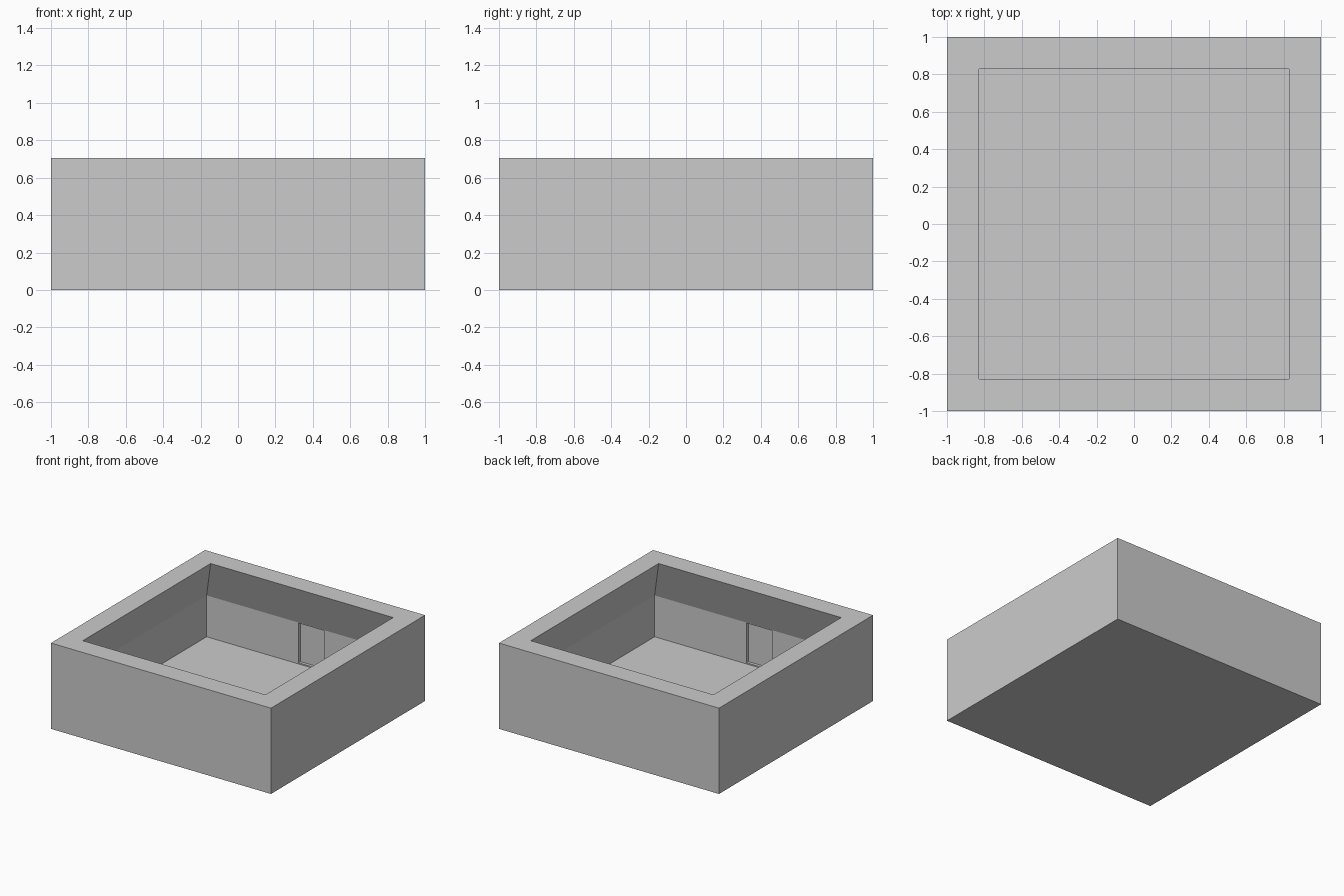
import bpy, bmesh

if "Cube" in bpy.data.objects:
    bpy.data.objects.remove(bpy.data.objects["Cube"])

# Square tray: nested square rings (half width, height) from floor centre up the cavity and down outside
RINGS = [(0.95, 0.025), (0.95, 0.365), (0.83, 0.705), (1.0, 0.705), (1.0, 0.0)]


def add_object(name, bm):
    bmesh.ops.recalc_face_normals(bm, faces=bm.faces)
    mesh = bpy.data.meshes.new(name)
    bm.to_mesh(mesh)
    bm.free()
    obj = bpy.data.objects.new(name, mesh)
    bpy.context.collection.objects.link(obj)
    return obj


def box(name, size, centre):
    bm = bmesh.new()
    bmesh.ops.create_cube(bm, size=1)
    bmesh.ops.scale(bm, vec=size, verts=bm.verts)
    bmesh.ops.translate(bm, vec=centre, verts=bm.verts)
    return add_object(name, bm)


# Hollow body with an inward leaning rim
bm = bmesh.new()
loops = [[bm.verts.new((sx * r, sy * r, z))
          for sx, sy in ((-1, -1), (1, -1), (1, 1), (-1, 1))] for r, z in RINGS]
for lower, upper in zip(loops, loops[1:]):
    for i in range(4):
        j = (i + 1) % 4
        bm.faces.new((lower[i], lower[j], upper[j], upper[i]))
bm.faces.new(loops[0])
bm.faces.new(loops[-1])
tray = add_object("square_tray", bm)

# Shallow slots inside the front and back walls
for side, label in ((-1, "front"), (1, "back")):
    cutter = box(label + "_slot_cutter", (0.23, 0.075, 0.325), (0, side * 0.9375, 0.1975))
    cutter.hide_render = True
    cutter.hide_viewport = True
    cut = tray.modifiers.new(label + "_slot", 'BOOLEAN')
    cut.operation = 'DIFFERENCE'
    cut.solver = 'EXACT'
    cut.object = cutter
